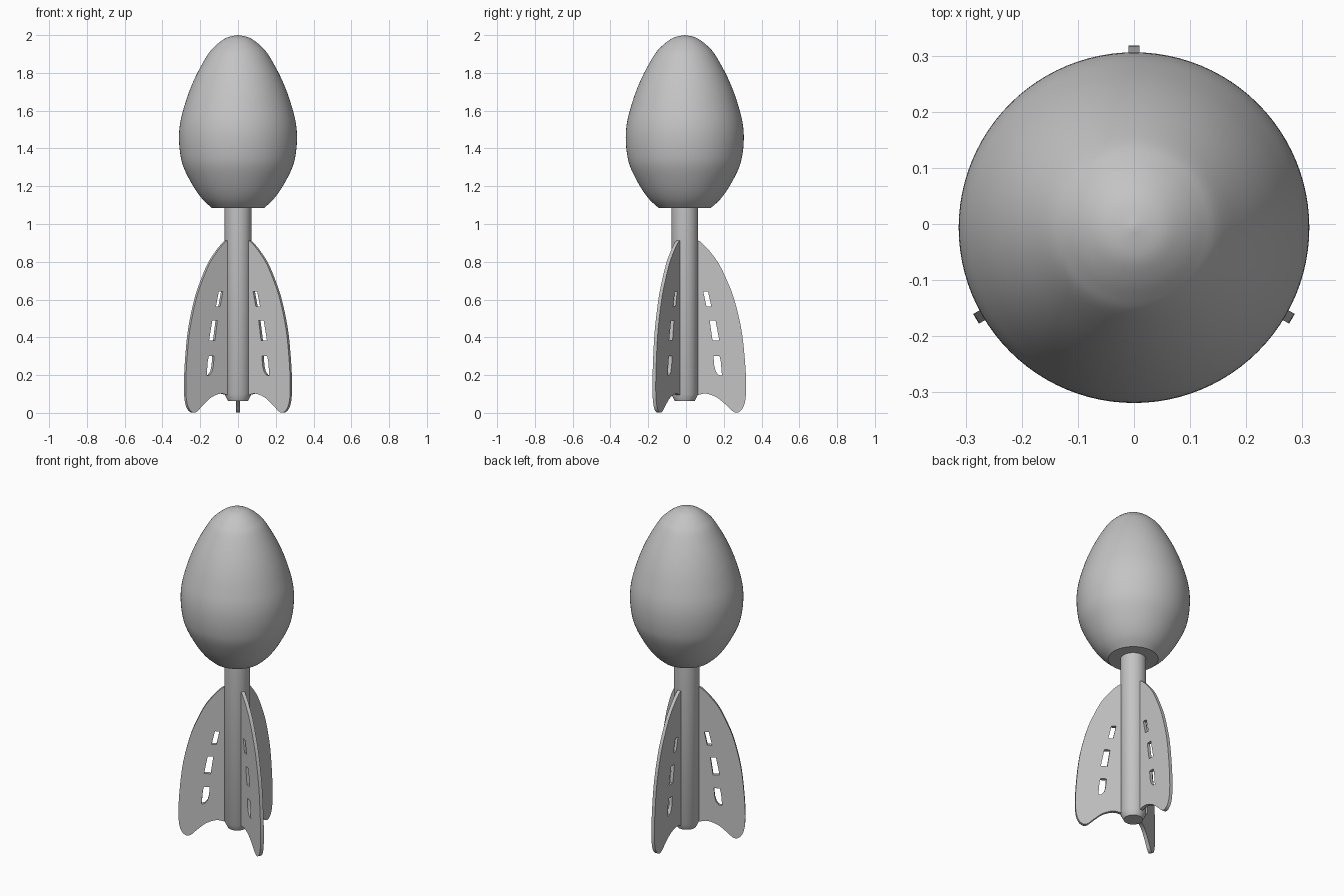
import bpy, bmesh, math

if "Cube" in bpy.data.objects:
    bpy.data.objects.remove(bpy.data.objects["Cube"])

CY = -0.0065  # axis offset so the three-finned bounds are centred

grey = bpy.data.materials.new("plain grey")
grey.diffuse_color = (0.55, 0.55, 0.55, 1)
grey.use_nodes = True
grey.node_tree.nodes["Principled BSDF"].inputs["Base Color"].default_value = grey.diffuse_color


def smooth_path(pts, n=6):
    """Catmull-Rom curve through the points."""
    p = [pts[0]] + pts + [pts[-1]]
    out = []
    for i in range(1, len(p) - 2):
        a, b, c, d = p[i - 1:i + 3]
        for k in range(n):
            t = k / n
            out.append(tuple(0.5 * (2 * b[j] + (c[j] - a[j]) * t
                       + (2 * a[j] - 5 * b[j] + 4 * c[j] - d[j]) * t * t
                       + (3 * b[j] - a[j] - 3 * c[j] + d[j]) * t ** 3) for j in (0, 1)))
    return out + [pts[-1]]


def finish(ob, angle):
    bpy.ops.object.select_all(action='DESELECT')
    ob.select_set(True)
    bpy.context.view_layer.objects.active = ob
    if ob.type == 'CURVE':
        bpy.ops.object.convert(target='MESH')
        ob = bpy.context.object
    ob.data.materials.clear()
    ob.data.materials.append(grey)
    bpy.ops.object.shade_smooth_by_angle(angle=math.radians(angle))


def lathe(name, profile, steps=96):
    bm = bmesh.new()
    vs = [bm.verts.new((r, 0, z)) for r, z in profile]
    es = [bm.edges.new(e) for e in zip(vs, vs[1:])]
    bmesh.ops.spin(bm, geom=vs + es, cent=(0, 0, 0), axis=(0, 0, 1),
                   angle=2 * math.pi, steps=steps)
    bmesh.ops.remove_doubles(bm, verts=bm.verts, dist=1e-5)
    bmesh.ops.recalc_face_normals(bm, faces=bm.faces)
    me = bpy.data.meshes.new(name)
    bm.to_mesh(me)
    bm.free()
    ob = bpy.data.objects.new(name, me)
    bpy.context.collection.objects.link(ob)
    ob.location.y = CY
    finish(ob, 30)


# Egg-shaped head with a flat underside
egg = [(0, 2.0), (0.05, 1.99), (0.087, 1.97), (0.123, 1.94), (0.158, 1.9),
       (0.215, 1.8), (0.259, 1.7), (0.291, 1.6), (0.307, 1.53), (0.3125, 1.46),
       (0.307, 1.38), (0.288, 1.3), (0.237, 1.2), (0.187, 1.13), (0.138, 1.085)]
lathe("head", smooth_path(egg, 4) + [(0, 1.085)])

# Tail tube with a chamfered end
lathe("tail_tube", [(0, 1.12), (0.071, 1.12), (0.071, 0.1), (0.053, 0.063), (0, 0.063)], 64)

# Fin outline (radius, height) and its three windows
outer = [(0.071, 0.912), (0.09, 0.9), (0.13, 0.858), (0.18, 0.79), (0.226, 0.695),
         (0.262, 0.6), (0.30, 0.44), (0.319, 0.27), (0.325, 0.14), (0.32, 0.065),
         (0.305, 0.022), (0.28, 0.002), (0.255, 0.008), (0.225, 0.036),
         (0.18, 0.075), (0.14, 0.095), (0.105, 0.102), (0.071, 0.095)]
outline = [(0.05, 0.912)] + smooth_path(outer) + [(0.05, 0.095)]
windows = [
    [(0.098, 0.642), (0.123, 0.642), (0.141, 0.562), (0.115, 0.562)],
    [(0.132, 0.488), (0.163, 0.488), (0.183, 0.382), (0.147, 0.382)],
    [(0.152, 0.302), (0.184, 0.302), (0.191, 0.27), (0.197, 0.197), (0.18, 0.2),
     (0.165, 0.218), (0.156, 0.25)],
]

for side, deg in (("back", 90), ("left", 210), ("right", -30)):
    cu = bpy.data.curves.new(side + "_fin", 'CURVE')
    cu.dimensions = '2D'
    cu.fill_mode = 'BOTH'
    cu.extrude = 0.01
    for loop in [outline] + windows:
        sp = cu.splines.new('POLY')
        sp.points.add(len(loop) - 1)
        for p, (r, z) in zip(sp.points, loop):
            p.co = (r, z, 0, 1)
        sp.use_cyclic_u = True
    fin = bpy.data.objects.new(side + "_fin", cu)
    bpy.context.collection.objects.link(fin)
    fin.location.y = CY
    fin.rotation_euler = (math.pi / 2, 0, math.radians(deg))
    finish(fin, 25)
